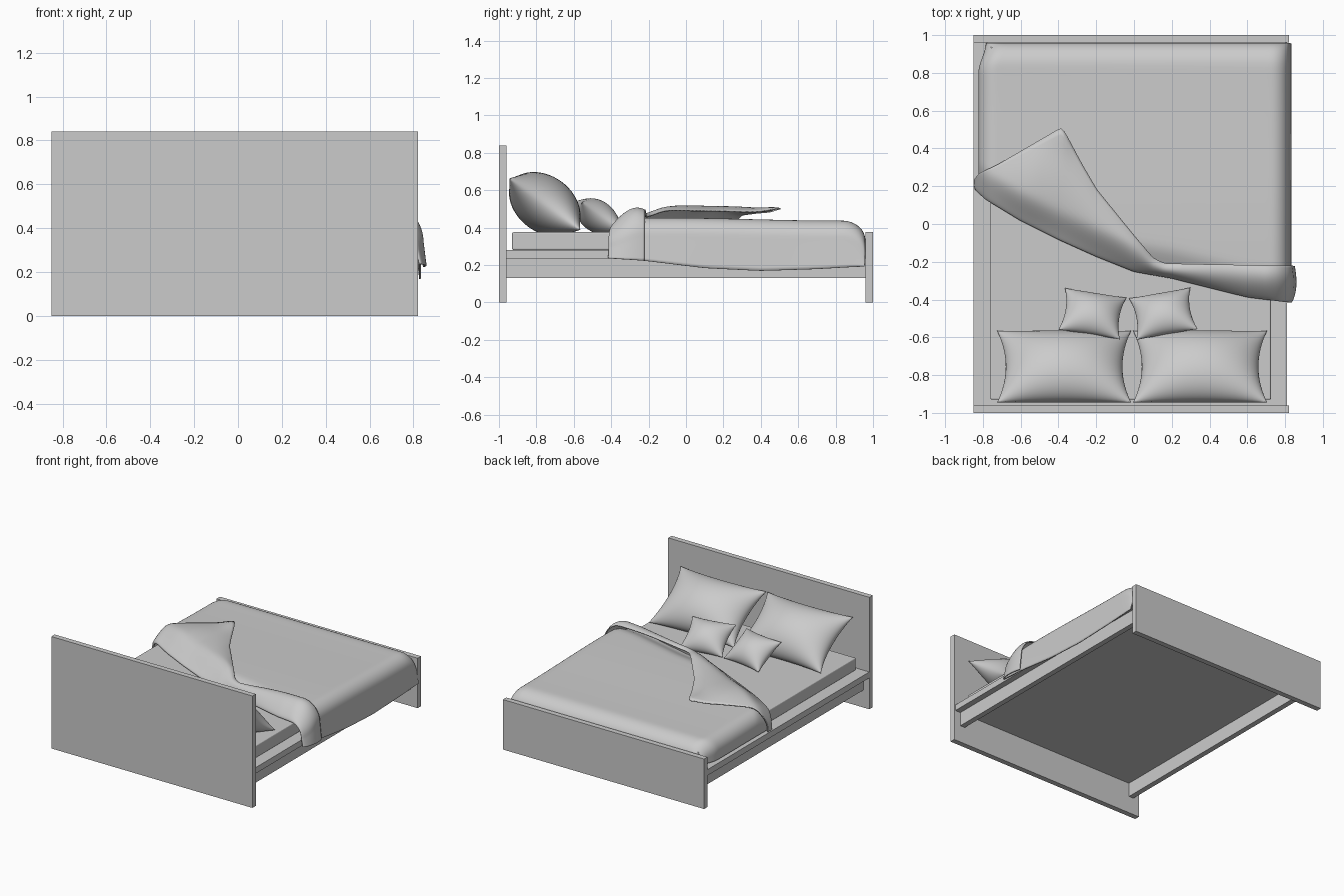
import bpy, math
from mathutils import Euler

if "Cube" in bpy.data.objects:
    bpy.data.objects.remove(bpy.data.objects["Cube"])


def box(name, x0, x1, y0, y1, z0, z1, bevel=0):
    bpy.ops.mesh.primitive_cube_add(size=1, location=((x0 + x1) / 2, (y0 + y1) / 2, (z0 + z1) / 2))
    ob = bpy.context.object
    ob.name = name
    ob.scale = (x1 - x0, y1 - y0, z1 - z0)
    bpy.ops.object.transform_apply(location=False, rotation=False, scale=True)
    if bevel:
        m = ob.modifiers.new("bevel", 'BEVEL')
        m.width, m.segments = bevel, 3
    return ob


def grid_mesh(name, rows, both=None):
    """Skin a list of equal-length point rows; 'both' adds a second, flipped sheet."""
    verts, faces = [], []
    for k, sheet in enumerate([rows] + ([both] if both else [])):
        base, n = len(verts), len(sheet[0])
        verts += [p for r in sheet for p in r]
        for i in range(len(sheet) - 1):
            for j in range(n - 1):
                a = base + i * n + j
                f = (a, a + 1, a + n + 1, a + n)
                faces.append(f[::-1] if k else f)
    me = bpy.data.meshes.new(name)
    me.from_pydata(verts, [], faces)
    ob = bpy.data.objects.new(name, me)
    bpy.context.collection.objects.link(ob)
    for p in me.polygons:
        p.use_smooth = True
    return ob


def interp(pts, x):
    if x <= pts[0][0]:
        return pts[0][1]
    for (a, p), (b, q) in zip(pts, pts[1:]):
        if x <= b:
            return p + (q - p) * (x - a) / (b - a)
    return pts[-1][1]


def smooth(t):
    t = max(0, min(1, t))
    return t * t * (3 - 2 * t)


# Frame
box("headboard", -0.85, 0.82, -1, -0.96, 0, 0.84)
box("footboard", -0.85, 0.82, 0.96, 1, 0, 0.375)
box("bed_platform", -0.85, 0.81, -0.96, 0.96, 0.235, 0.28)
for side, x in (("left", -0.80), ("right", 0.725)):
    box(side + "_rail", x, x + 0.04, -0.96, 0.96, 0.13, 0.235)
box("mattress", -0.76, 0.725, -0.93, 0.94, 0.28, 0.375, 0.008)


# Pillows: pincushion outline with two bulging sheets
def pillow(name, loc, a, b, t, rot, n=28):
    def sheet(sign):
        rows = []
        for i in range(n + 1):
            v = -math.cos(math.pi * i / n)
            row = []
            for j in range(n + 1):
                u = -math.cos(math.pi * j / n)
                h = max(0, (1 - u * u) * (1 - v * v)) ** 0.55
                row.append((a * u * (1 - 0.13 * (1 - v * v)),
                            b * v * (1 - 0.09 * (1 - u * u)), sign * t * h))
            rows.append(row)
        return rows
    ob = grid_mesh(name, sheet(1), sheet(-1))
    ob.location = loc
    ob.rotation_euler = Euler([math.radians(r) for r in rot])
    m = ob.modifiers.new("weld", 'WELD')
    m.merge_threshold = 0.0002


pillow("left_pillow", (-0.37, -0.755, 0.525), 0.355, 0.235, 0.15, (-36, 0, 0))
pillow("right_pillow", (0.35, -0.755, 0.525), 0.355, 0.235, 0.15, (-36, 0, 0))
pillow("left_cushion", (-0.22, -0.475, 0.46), 0.165, 0.135, 0.085, (-34, 0, -9))
pillow("right_cushion", (0.155, -0.475, 0.46), 0.165, 0.135, 0.085, (-34, 0, 10))

# Duvet: one sheet, folded back along EDGE with its loose rim along FLAP (y as function of x)
EDGE = [(-.83, .19), (-.81, .16), (-.78, .13), (-.6, .02), (-.4, -.08), (-.2, -.17), (0, -.25),
        (.2, -.285), (.4, -.335), (.6, -.385), (.8, -.41), (.85, -.415)]
FLAP = [(-.83, .22), (-.8, .27), (-.38, .52), (-.28, .33), (-.2, .19), (0, -.06), (.1, -.18),
        (.16, -.21), (.85, -.22)]
HEM = [(-.42, .235), (-.22, .22), (.1, .18), (.4, .165), (.7, .175), (.95, .19)]


def section(s, y, top):
    """Point and outward normal on the drape's cross-section, s in 0..1."""
    pinch = 0.04 * smooth((y - 0.8) / 0.16)
    left, right = -0.82 + pinch, 0.815
    hem_l, hem_r = 0.285, interp(HEM, y)
    rl, rr = max(0.005, min(0.09, top - hem_l)), max(0.005, min(0.09, top - hem_r))
    if s < 0.05:
        return left, hem_l + (top - rl - hem_l) * s / 0.05, -1, 0
    if s < 0.13:
        a = (s - 0.05) / 0.08 * math.pi / 2
        return left + rl * (1 - math.cos(a)), top - rl + rl * math.sin(a), -math.cos(a), math.sin(a)
    if s < 0.85:
        return left + rl + (right - rr - left - rl) * (s - 0.13) / 0.72, top, 0, 1
    if s < 0.93:
        a = (s - 0.85) / 0.08 * math.pi / 2
        return right - rr + rr * math.sin(a), top - rr + rr * math.cos(a), math.sin(a), math.cos(a)
    k = (s - 0.93) / 0.07
    return right + 0.015 * k, top - rr - (top - rr - hem_r) * k, 1, 0


def top_height(y, edge):
    z = 0.448 - 0.015 * smooth((y + 0.1) / 0.9) - 0.055 * (1 - smooth((y - edge) / 0.17))
    k = max(0, 1 - (0.955 - y) / 0.12)
    return z - 0.10 * (1 - math.sqrt(max(0, 1 - k * k)))


COLS, UP, LOW = 120, 22, 50
rows = []
for i in range(UP + LOW + 1):
    row = []
    for j in range(COLS + 1):
        s = j / COLS
        x0 = section(s, 0, 0.44)[0]
        e, f = interp(EDGE, x0), interp(FLAP, x0)
        if i <= UP:      # turned-back layer, from loose rim to fold
            t = math.sin(math.pi / 2 * i / UP)
            y = f + (e - f) * t
            lift = 0.022 + 0.045 * math.sin(math.pi * min(1, 0.15 + t * 0.75)) * smooth((x0 + 0.85) / 0.35)
            lift += 0.022 * math.exp(-((x0 + 0.38) ** 2 + (y - 0.5) ** 2) / 0.008)
            lift *= math.sqrt(max(0, 1 - t ** 6))
            if x0 > 0.7:
                lift *= 1 - 0.6 * smooth((x0 - 0.7) / 0.12)
        else:            # main layer, from fold to foot
            t = (i - UP) / LOW
            t = 1 - math.cos(math.pi * t / 2) if t < 0 else 0.5 - 0.5 * math.cos(math.pi * t)
            y = e + (0.955 - e) * t
            lift = 0
        x, z, nx, nz = section(s, y, top_height(y, e))
        row.append((x + nx * lift, y, z + nz * lift))
    rows.append(row)
duvet = grid_mesh("duvet", rows)
m = duvet.modifiers.new("smooth", 'SMOOTH')
m.factor, m.iterations = 0.5, 2
m = duvet.modifiers.new("thickness", 'SOLIDIFY')
m.thickness, m.offset = 0.008, 0
